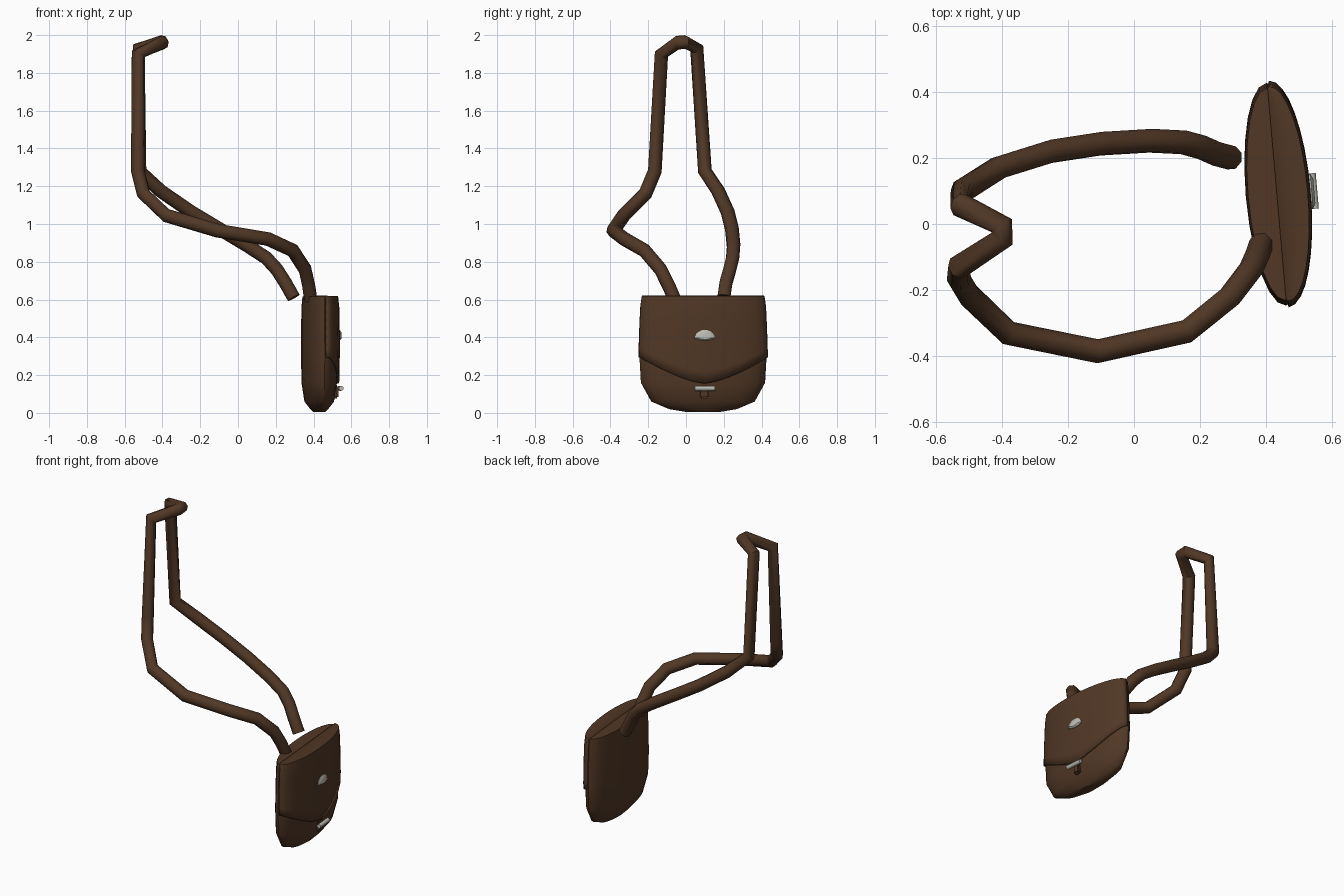
import bpy, bmesh, math
from mathutils import Matrix, Vector

if "Cube" in bpy.data.objects:
    bpy.data.objects.remove(bpy.data.objects["Cube"])


def material(name, rgb):
    m = bpy.data.materials.new(name)
    m.diffuse_color = (*rgb, 1)
    m.use_nodes = True
    m.node_tree.nodes["Principled BSDF"].inputs["Base Color"].default_value = m.diffuse_color
    return m


LEATHER = material("brown leather", (0.082, 0.039, 0.019))
METAL = material("pale metal", (0.50, 0.50, 0.45))

# Bag frame: local x points out of the flap, local y runs along the width
BAG = Matrix.Translation((0.43, 0.09, 0)) @ Matrix.Rotation(math.radians(5), 4, 'Z')


def finish(name, bm, mat, matrix=BAG, angle=40):
    bmesh.ops.recalc_face_normals(bm, faces=bm.faces)
    me = bpy.data.meshes.new(name)
    bm.to_mesh(me)
    bm.free()
    ob = bpy.data.objects.new(name, me)
    bpy.context.collection.objects.link(ob)
    ob.data.materials.append(mat)
    ob.matrix_world = matrix
    smooth(ob, angle)
    return ob


def smooth(ob, angle):
    bpy.ops.object.select_all(action='DESELECT')
    ob.select_set(True)
    bpy.context.view_layer.objects.active = ob
    bpy.ops.object.shade_smooth_by_angle(angle=math.radians(angle))


def skin(bm, rows, closed):
    n = len(rows[0])
    for a, b in zip(rows, rows[1:]):
        for i in range(n if closed else n - 1):
            j = (i + 1) % n
            bm.faces.new((a[i], a[j], b[j], b[i]))


# Height, half width and half thickness of the pouch
PROFILE = [(0.005, 0.09, 0.03), (0.02, 0.18, 0.045), (0.06, 0.275, 0.075),
           (0.16, 0.33, 0.09), (0.30, 0.338, 0.092), (0.45, 0.333, 0.092),
           (0.56, 0.328, 0.09), (0.615, 0.322, 0.085)]


def size_at(z):
    for (z0, w0, t0), (z1, w1, t1) in zip(PROFILE, PROFILE[1:]):
        if z <= z1:
            f = (z - z0) / (z1 - z0)
            return w0 + (w1 - w0) * f, t0 + (t1 - t0) * f
    return PROFILE[-1][1:]


# Pouch: stacked oval rings
bm = bmesh.new()
rows = []
for z, w, t in PROFILE:
    angles = [2 * math.pi * k / 24 for k in range(24)]
    rows.append([bm.verts.new((t * math.cos(a), w * math.sin(a), z)) for a in angles])
skin(bm, rows, True)
bm.faces.new(rows[0])
bm.faces.new(rows[-1])
finish("pouch", bm, LEATHER)

# Flap: folds over the top and hangs to a curved lower edge
bm = bmesh.new()
COLS = 16
rows = []
for step in range(-1, 8):
    row = []
    for i in range(COLS + 1):
        s = math.sin(math.pi * (i / COLS - 0.5))
        edge = 0.155 + 0.14 * abs(s) ** 1.5
        f = max(step, 0) / 7
        z = 0.613 + (edge - 0.613) * f
        w, t = size_at(z)
        x = t * math.sqrt(max(0, 1 - s * s)) + 0.004
        if step < 0:
            x, z = 0.0, 0.614
        row.append(bm.verts.new((x, s * w, z)))
    rows.append(row)
skin(bm, rows, False)
bmesh.ops.remove_doubles(bm, verts=bm.verts, dist=0.0005)
flap = finish("flap", bm, LEATHER)
mod = flap.modifiers.new("thickness", 'SOLIDIFY')
mod.thickness = 0.014
mod.offset = 0
for v in flap.data.vertices:
    v.co.x += 0.002

# Shoulder strap: one bent tube from the near side over the top to the far side
PATH = [(0.385, -0.06, 0.60), (0.375, -0.09, 0.67), (0.355, -0.135, 0.76),
        (0.29, -0.22, 0.86), (0.16, -0.325, 0.92), (-0.11, -0.385, 0.965),
        (-0.38, -0.33, 1.045), (-0.50, -0.215, 1.16), (-0.53, -0.165, 1.28),
        (-0.53, -0.13, 1.90), (-0.40, -0.045, 1.96), (-0.40, -0.005, 1.963),
        (-0.525, 0.057, 1.93), (-0.52, 0.10, 1.28), (-0.41, 0.17, 1.175),
        (-0.25, 0.22, 1.065), (-0.10, 0.243, 0.975), (0.05, 0.252, 0.885),
        (0.15, 0.247, 0.82), (0.205, 0.232, 0.76), (0.25, 0.212, 0.69),
        (0.295, 0.20, 0.61)]
curve = bpy.data.curves.new("strap", 'CURVE')
curve.dimensions = '3D'
curve.bevel_depth = 0.037
curve.bevel_resolution = 2
curve.use_fill_caps = True
spline = curve.splines.new('POLY')
spline.points.add(len(PATH) - 1)
for p, co in zip(spline.points, PATH):
    p.co = (*co, 1)
strap = bpy.data.objects.new("strap", curve)
bpy.context.collection.objects.link(strap)
curve.materials.append(LEATHER)
bpy.ops.object.select_all(action='DESELECT')
strap.select_set(True)
bpy.context.view_layer.objects.active = strap
bpy.ops.object.convert(target='MESH')
smooth(bpy.context.object, 50)

# Half oval ornament on the flap
bm = bmesh.new()
outline = [(0.053 * math.cos(a), 0.395 + 0.045 * math.sin(a))
           for a in [math.pi * k / 10 for k in range(11)]]
outline += [(-0.03, 0.386), (0.0, 0.382), (0.03, 0.386)]
rows = []
for x, scale in ((0.09, 1.0), (0.108, 1.0), (0.116, 0.7)):
    rows.append([bm.verts.new((x, y * scale, 0.405 + (z - 0.405) * scale)) for y, z in outline])
skin(bm, rows, True)
bm.faces.new(rows[0])
bm.faces.new(rows[-1])
finish("ornament", bm, METAL)


def cylinder(name, radius, length, center, axis, mat):
    bm = bmesh.new()
    turn = Vector((0, 0, 1)).rotation_difference(Vector(axis)).to_matrix().to_4x4()
    bmesh.ops.create_cone(bm, cap_ends=True, segments=12, radius1=radius, radius2=radius,
                          depth=length, matrix=Matrix.Translation(center) @ turn)
    finish(name, bm, mat)


# Clasp: metal toggle bar, its pin, and the leather tab behind
cylinder("toggle_bar", 0.013, 0.108, (0.112, 0, 0.13), (0, 1, 0), METAL)
cylinder("toggle_pin", 0.008, 0.04, (0.095, 0, 0.13), (1, 0, 0), METAL)
bm = bmesh.new()
bmesh.ops.create_cube(bm, size=1, matrix=Matrix.Translation((0.085, 0, 0.112))
                      @ Matrix.Diagonal((0.03, 0.044, 0.07, 1)))
bmesh.ops.bevel(bm, geom=bm.edges[:], offset=0.008, segments=2, affect='EDGES')
finish("clasp_tab", bm, LEATHER)
